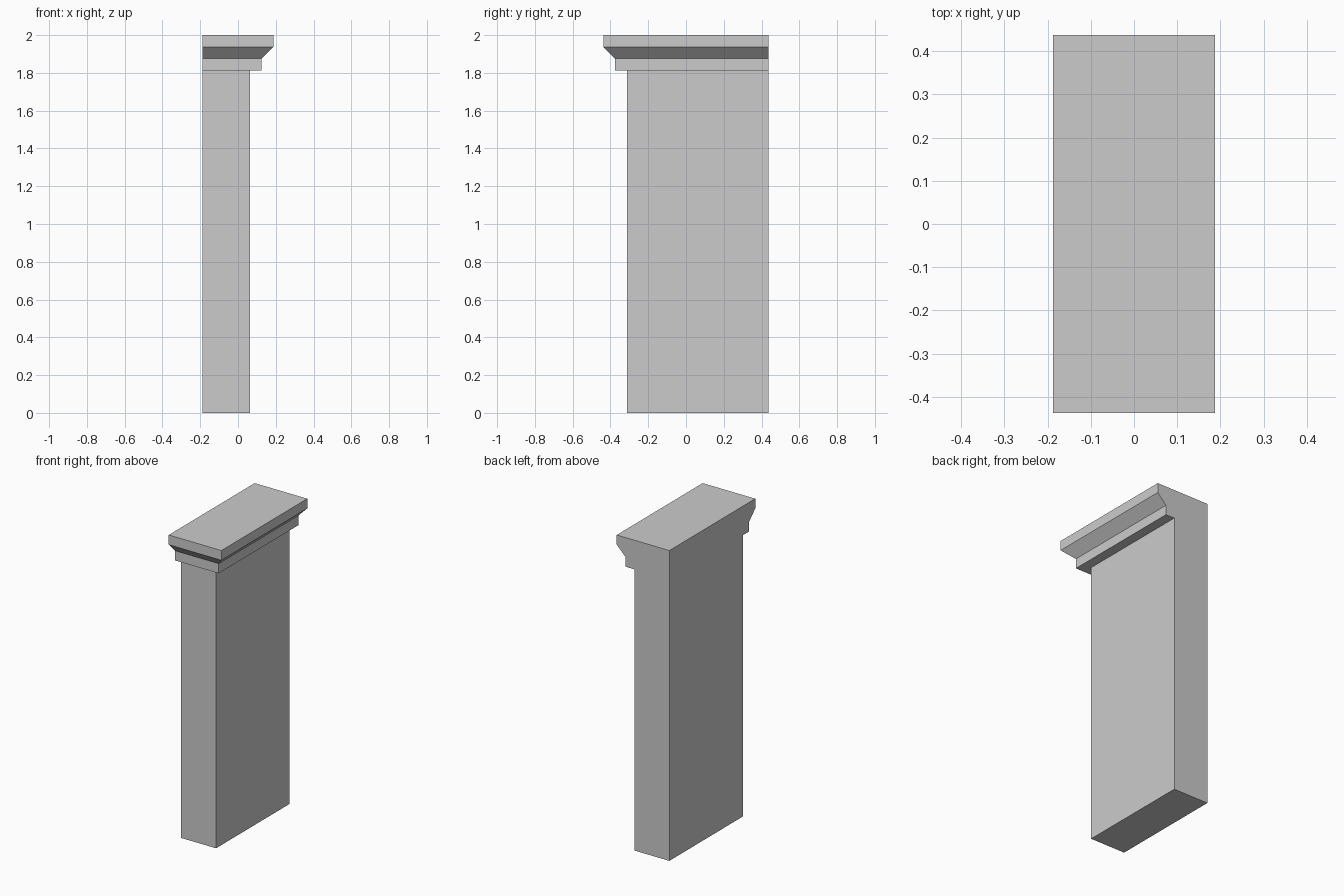
import bpy
import bmesh

if "Cube" in bpy.data.objects:
    bpy.data.objects.remove(bpy.data.objects["Cube"])

# Moulding profile: (overhang beyond the shaft, height)
PROFILE = [(0, 0), (0, 1.8125), (0.0625, 1.8125), (0.0625, 1.875),
           (0.125, 1.9375), (0.125, 2.0)]
LEFT, BACK = -0.1875, 0.4375      # flush sides
RIGHT, FRONT = 0.0625, -0.3125    # sides where the capital projects


def ring(bm, out, z):
    corners = [(LEFT, FRONT - out), (RIGHT + out, FRONT - out),
               (RIGHT + out, BACK), (LEFT, BACK)]
    return [bm.verts.new((x, y, z)) for x, y in corners]


# Corner pilaster: shaft and capital lofted as one closed solid
bm = bmesh.new()
rings = [ring(bm, out, z) for out, z in PROFILE]
for low, high in zip(rings, rings[1:]):
    for i in (0, 1):              # moulded front and right sides
        j = i + 1
        bm.faces.new((low[i], low[j], high[j], high[i]))

# Flat back and left faces follow the profile outline
bm.faces.new([r[2] for r in rings] + [rings[-1][3], rings[0][3]])
bm.faces.new([r[0] for r in reversed(rings)] + [rings[0][3], rings[-1][3]])

# Bottom and top
bm.faces.new(rings[0][::-1])
bm.faces.new(rings[-1])

# Remove the unused back-left corners of the middle rings
bmesh.ops.delete(bm, geom=[v for v in bm.verts if not v.link_faces],
                 context='VERTS')
bmesh.ops.recalc_face_normals(bm, faces=bm.faces[:])

mesh = bpy.data.meshes.new("corner_pilaster")
bm.to_mesh(mesh)
bm.free()
bpy.context.collection.objects.link(
    bpy.data.objects.new("corner_pilaster", mesh))
